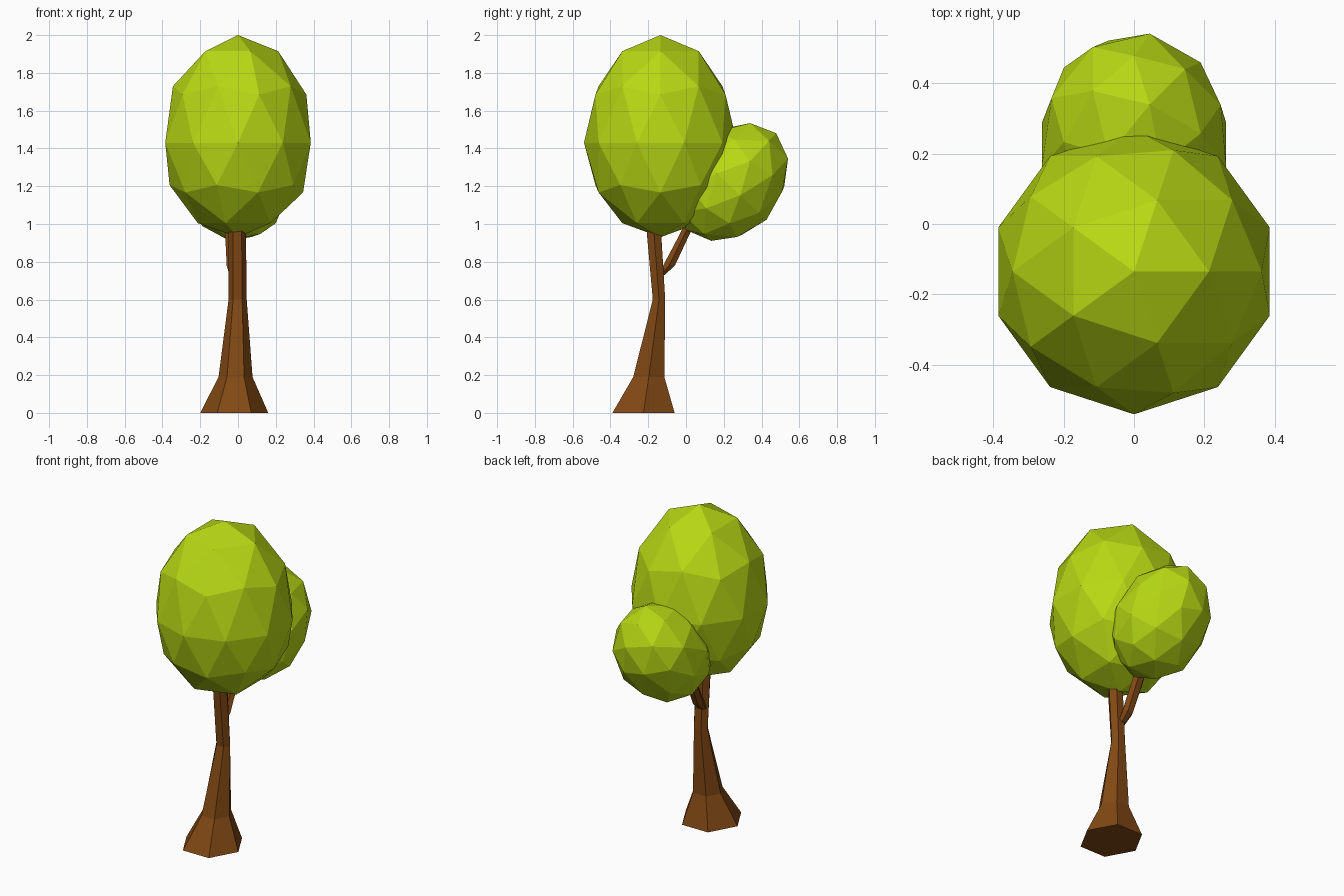
import bpy, bmesh
from math import radians, cos, sin, pi
from mathutils import Matrix

if "Cube" in bpy.data.objects:
    bpy.data.objects.remove(bpy.data.objects["Cube"])


def material(name, color):
    m = bpy.data.materials.new(name)
    m.diffuse_color = color
    m.use_nodes = True
    m.node_tree.nodes["Principled BSDF"].inputs["Base Color"].default_value = m.diffuse_color
    return m


leaf = material("leaf_green", (0.48, 0.69, 0.007, 1))
bark = material("bark_brown", (0.22, 0.065, 0.007, 1))


def add_object(name, bm, mat):
    bmesh.ops.recalc_face_normals(bm, faces=bm.faces)
    me = bpy.data.meshes.new(name)
    bm.to_mesh(me)
    bm.free()
    me.materials.append(mat)
    ob = bpy.data.objects.new(name, me)
    bpy.context.collection.objects.link(ob)
    return ob


def foliage(name, loc, radius, up, down, tilt):
    """Faceted egg: low-poly sphere, stretched more above its equator."""
    bm = bmesh.new()
    bmesh.ops.create_icosphere(bm, subdivisions=2, radius=1)
    for v in bm.verts:
        v.co.x *= radius
        v.co.y *= radius
        v.co.z *= up if v.co.z > 0 else down
    bm.transform(Matrix.Translation(loc) @ Matrix.Rotation(radians(tilt), 4, 'X'))
    return add_object(name, bm, leaf)


def limb(name, rings, sides=6):
    """Loft through level rings given as (x, y, z, radius x, radius y)."""
    bm = bmesh.new()
    loops = [[bm.verts.new((x + rx * cos(2 * pi * i / sides),
                            y + ry * sin(2 * pi * i / sides), z))
              for i in range(sides)] for x, y, z, rx, ry in rings]
    for a, b in zip(loops, loops[1:]):
        for i in range(sides):
            j = (i + 1) % sides
            bm.faces.new((a[i], a[j], b[j], b[i]))
    bm.faces.new(loops[0][::-1])
    bm.faces.new(loops[-1])
    return add_object(name, bm, bark)


# Crown and the smaller leaning side crown
foliage("main_foliage", (0, -0.135, 1.43), 0.405, 0.57, 0.50, 0)
foliage("side_foliage", (0, 0.225, 1.21), 0.275, 0.37, 0.33, -43)

# Flared, slightly bent trunk
limb("trunk", [(-0.02, -0.225, 0.0, 0.18, 0.19),
               (-0.013, -0.197, 0.19, 0.09, 0.095),
               (-0.002, -0.143, 0.60, 0.048, 0.038),
               (-0.004, -0.170, 0.96, 0.046, 0.044),
               (-0.004, -0.173, 1.02, 0.044, 0.042)])

# Short branch reaching into the side crown
limb("branch", [(-0.02, -0.135, 0.73, 0.025, 0.025),
                (-0.025, -0.090, 0.78, 0.035, 0.036),
                (-0.03, -0.005, 0.95, 0.038, 0.03),
                (-0.03, 0.035, 1.03, 0.035, 0.03)])
